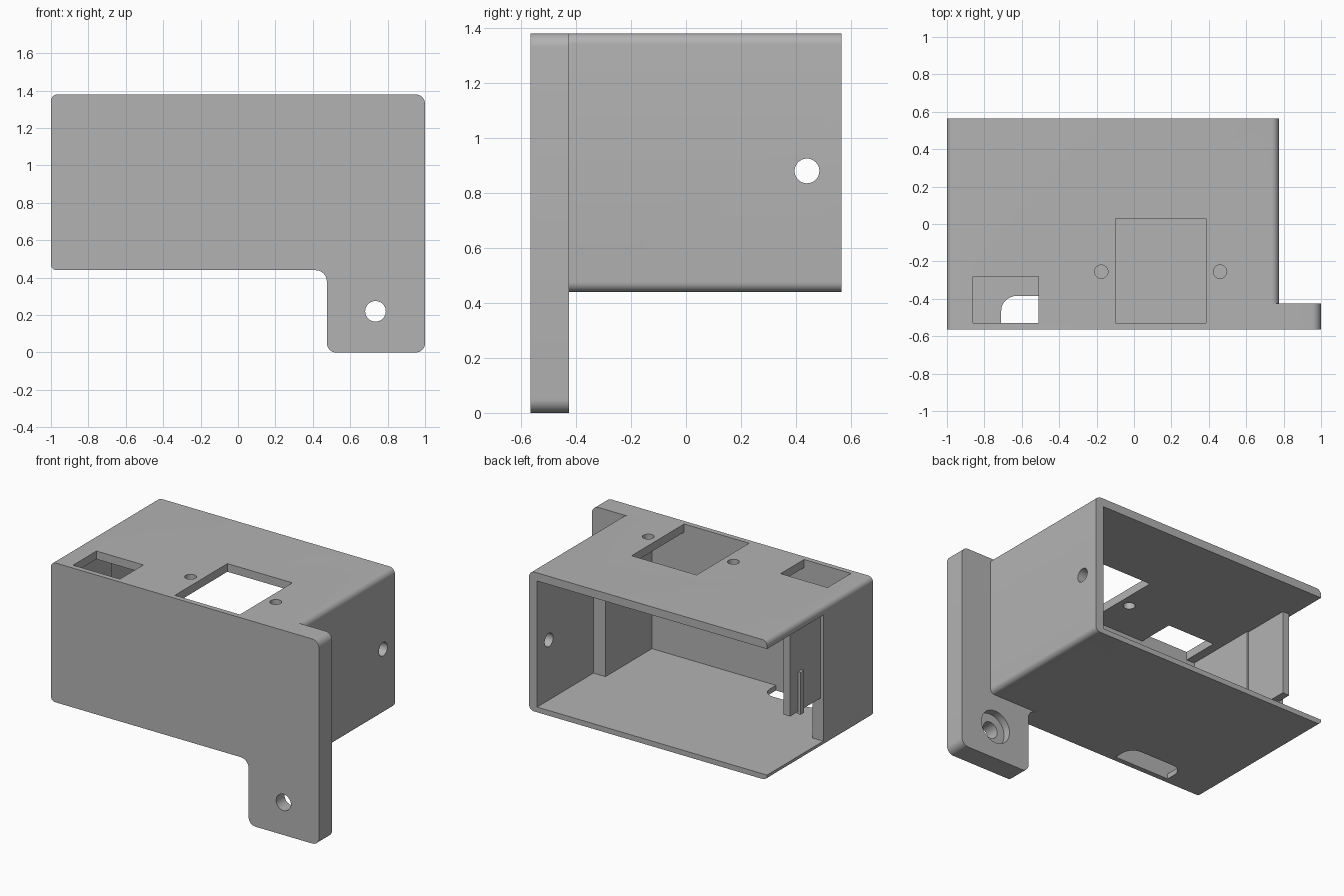
import bpy, bmesh, math
from mathutils import Vector

cube = bpy.data.objects.get("Cube")
if cube:
    bpy.data.objects.remove(cube, do_unlink=True)

grey = bpy.data.materials.new("light grey")
grey.use_nodes = True
colour = (0.45, 0.45, 0.45, 1)
grey.diffuse_color = colour
grey.node_tree.nodes["Principled BSDF"].inputs["Base Color"].default_value = colour


def outline(corners, steps=8):
    """Turn (u, v, radius) right-angle corners into a filleted outline."""
    pts = []
    for i, (u, v, r) in enumerate(corners):
        p = Vector((u, v))
        if r == 0:
            pts.append(p)
            continue
        a = (Vector(corners[i - 1][:2]) - p).normalized()
        b = (Vector(corners[(i + 1) % len(corners)][:2]) - p).normalized()
        centre = p + r * (a + b)
        for k in range(steps + 1):
            t = math.pi / 2 * k / steps
            pts.append(centre - r * (b * math.cos(t) + a * math.sin(t)))
    return pts


def circle(u, v, r, n=40):
    return [Vector((u + r * math.cos(math.tau * k / n), v + r * math.sin(math.tau * k / n)))
            for k in range(n)]


def prism(name, pts, axis, lo, hi):
    """Extrude a flat outline along one axis."""
    place = {"x": lambda p, d: (d, p.x, p.y),
             "y": lambda p, d: (p.x, d, p.y),
             "z": lambda p, d: (p.x, p.y, d)}[axis]
    bm = bmesh.new()
    ends = [[bm.verts.new(place(p, d)) for p in pts] for d in (lo, hi)]
    bm.faces.new(ends[0])
    bm.faces.new(ends[1])
    n = len(pts)
    for i in range(n):
        j = (i + 1) % n
        bm.faces.new((ends[0][i], ends[0][j], ends[1][j], ends[1][i]))
    bmesh.ops.recalc_face_normals(bm, faces=bm.faces)
    mesh = bpy.data.meshes.new(name)
    bm.to_mesh(mesh)
    bm.free()
    mesh.materials.append(grey)
    obj = bpy.data.objects.new(name, mesh)
    bpy.context.collection.objects.link(obj)
    return obj


def block(name, x, y, z):
    pts = outline([(x[0], y[0], 0), (x[1], y[0], 0), (x[1], y[1], 0), (x[0], y[1], 0)])
    return prism(name, pts, "z", *z)


def combine(obj, tool, operation):
    """Apply one boolean and discard the tool."""
    mod = obj.modifiers.new("combine", "BOOLEAN")
    mod.operation, mod.object, mod.solver = operation, tool, "EXACT"
    bpy.context.view_layer.update()
    graph = bpy.context.evaluated_depsgraph_get()
    mesh = bpy.data.meshes.new_from_object(obj.evaluated_get(graph))
    obj.modifiers.clear()
    obj.data = mesh
    bpy.data.objects.remove(tool, do_unlink=True)


FRONT, BACK, TOP, BASE = -0.565, 0.565, 1.38, 0.44

# L-shaped front plate with the mounting tab
housing = prism("housing", outline([
    (-1, BASE, 0.03), (0.475, BASE, 0.06), (0.475, 0, 0.05),
    (1, 0, 0.05), (1, TOP, 0.05), (-1, TOP, 0.035)]), "y", FRONT, -0.425)

# Box behind the plate
box = prism("box", outline([
    (-1, BASE, 0.03), (0.775, BASE, 0.035), (0.775, TOP, 0.04), (-1, TOP, 0.035)]),
    "y", -0.5, BACK)
combine(housing, box, "UNION")

# Interior, open at the back and part of one side
inside = (0.475, 1.325)
cutters = [
    block("rear_cavity", (-1.2, 0.715), (-0.035, 0.8), inside),
    block("front_cavity", (-0.92, 0.625), (-0.53, 0.1), inside),
    # Openings in the roof
    block("large_window", (-0.1, 0.385), (-0.53, 0.03), (1.2, 1.5)),
    block("small_window", (-0.86, -0.51), (-0.53, -0.28), (1.2, 1.5)),
    # Rounded slot in the floor
    prism("floor_slot", outline([
        (-0.71, -0.53, 0), (-0.3, -0.53, 0), (-0.3, -0.385, 0.08), (-0.71, -0.385, 0.08)]),
        "z", 0.3, 0.6),
    # Side hole, tab hole and its counterbore
    prism("side_hole", circle(0.44, 0.88, 0.045), "x", 0.6, 0.9),
    prism("tab_hole", circle(0.735, 0.22, 0.055), "y", -0.7, -0.3),
    prism("tab_counterbore", circle(0.735, 0.22, 0.11), "y", -0.475, -0.3),
]
cutters += [prism("screw_hole", circle(x, -0.255, 0.036), "z", 1.2, 1.5)
            for x in (-0.175, 0.46)]
for cutter in cutters:
    combine(housing, cutter, "DIFFERENCE")

# Hanging panel on the open side and its guide rib
panel = block("side_panel", (-0.98, -0.93), (-0.05, 0.29), (0.76, 1.335))
rib = block("guide_rib", (-1.0, -0.975), (0.17, 0.206), (0.745, 1.03))

bpy.ops.object.select_all(action="DESELECT")
for obj in (housing, panel, rib):
    obj.select_set(True)
bpy.context.view_layer.objects.active = housing
bpy.ops.object.shade_smooth_by_angle(angle=math.radians(30))
